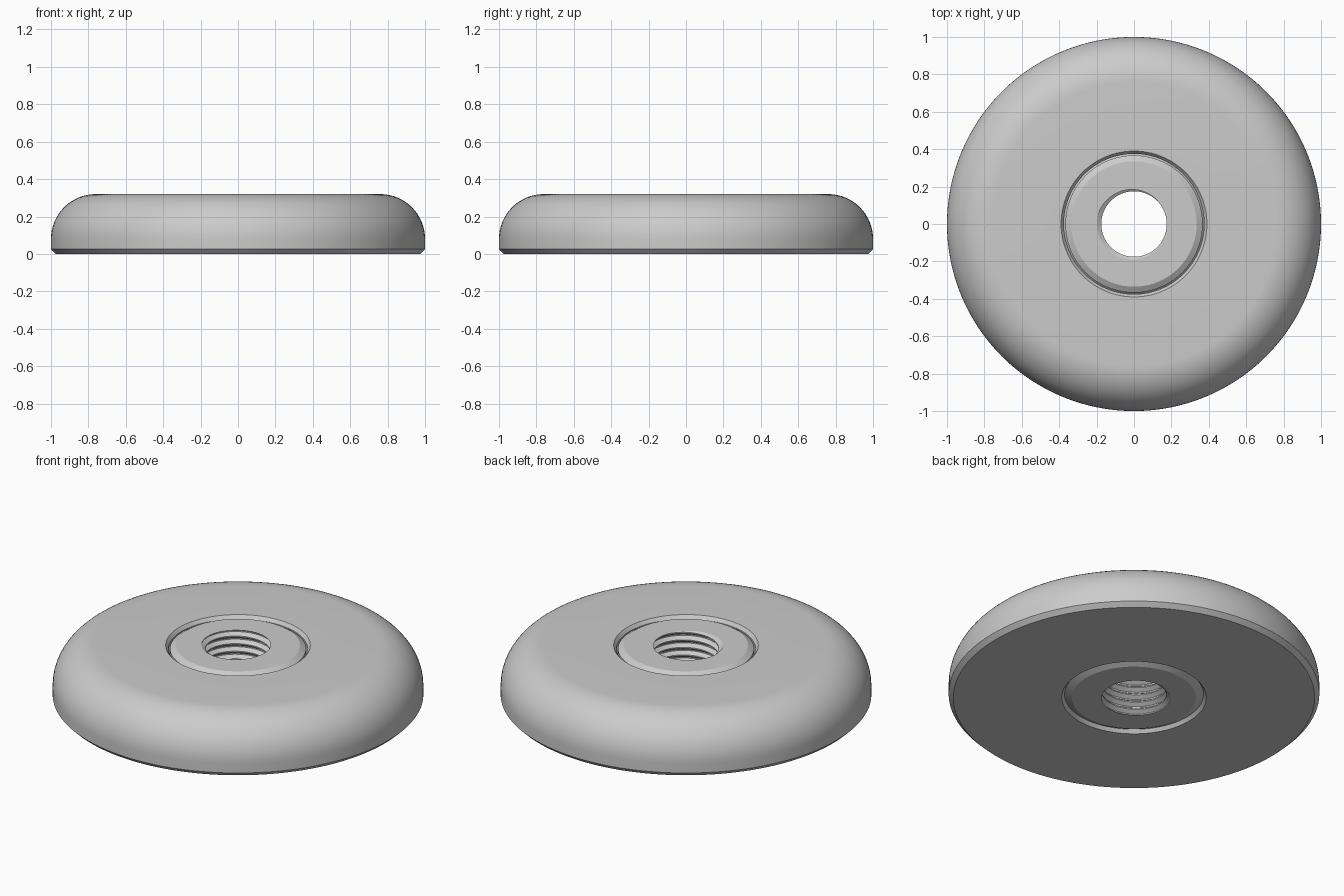
import bpy
import bmesh
from math import sin, cos, pi, radians

cube = bpy.data.objects.get("Cube")
if cube:
    bpy.data.objects.remove(cube, do_unlink=True)

SEGMENTS = 128
HEIGHT = 0.32
PITCH = 0.045
MINOR, MAJOR = 0.175, 0.198

grey = bpy.data.materials.new("light grey")
grey.use_nodes = True
colour = (0.6, 0.6, 0.6, 1)
grey.diffuse_color = colour
grey.node_tree.nodes["Principled BSDF"].inputs["Base Color"].default_value = colour


def ring_solid(name, section):
    """Sweep a closed (radius, z) section, which may vary with the turn fraction, round z."""
    bm = bmesh.new()
    columns = []
    for i in range(SEGMENTS + 1):
        a = 2 * pi * i / SEGMENTS
        columns.append([bm.verts.new((r * cos(a), r * sin(a), z))
                        for r, z in section(i / SEGMENTS)])
    for left, right in zip(columns, columns[1:]):
        for j in range(len(left)):
            k = (j + 1) % len(left)
            bm.faces.new((left[j], right[j], right[k], left[k]))
    bmesh.ops.remove_doubles(bm, verts=bm.verts, dist=0.00005)
    bmesh.ops.recalc_face_normals(bm, faces=bm.faces)
    mesh = bpy.data.meshes.new(name)
    bm.to_mesh(mesh)
    bm.free()
    mesh.materials.append(grey)
    obj = bpy.data.objects.new(name, mesh)
    bpy.context.collection.objects.link(obj)
    bpy.ops.object.select_all(action="DESELECT")
    obj.select_set(True)
    bpy.context.view_layer.objects.active = obj
    bpy.ops.object.shade_smooth_by_angle(angle=radians(25))
    return obj


# Rounded outer disc with a chamfered bore
def disc_section(turn):
    fillet = 0.24
    arc = [(1 - fillet + fillet * cos(t * pi / 32),
            HEIGHT - fillet + fillet * sin(t * pi / 32)) for t in range(17)]
    return ([(0.375, 0.02), (0.39, 0), (0.975, 0), (1, 0.025)] + arc
            + [(0.39, HEIGHT), (0.375, HEIGHT - 0.02)])


# Insert with a helical thread through its centre
def thread_radius(phase):
    phase %= 1
    if phase < 0.15:
        return MINOR
    if phase < 0.5:
        return MINOR + (MAJOR - MINOR) * (phase - 0.15) / 0.35
    if phase < 0.65:
        return MAJOR
    return MAJOR - (MAJOR - MINOR) * (phase - 0.65) / 0.35


def insert_section(turn):
    bore = []
    for lap in range(-2, 9):
        for step in (0, 0.15, 0.5, 0.65):
            z = min(max((lap + step + turn) * PITCH, 0), HEIGHT)
            bore.append((thread_radius(z / PITCH - turn + 1e-6), z))
    rim = [(0.335, HEIGHT), (0.367, HEIGHT - 0.02), (0.367, 0.06),
           (0.375, 0.05), (0.375, 0.02), (0.335, 0)]
    return bore + rim


ring_solid("outer_disc", disc_section)
ring_solid("threaded_insert", insert_section)
